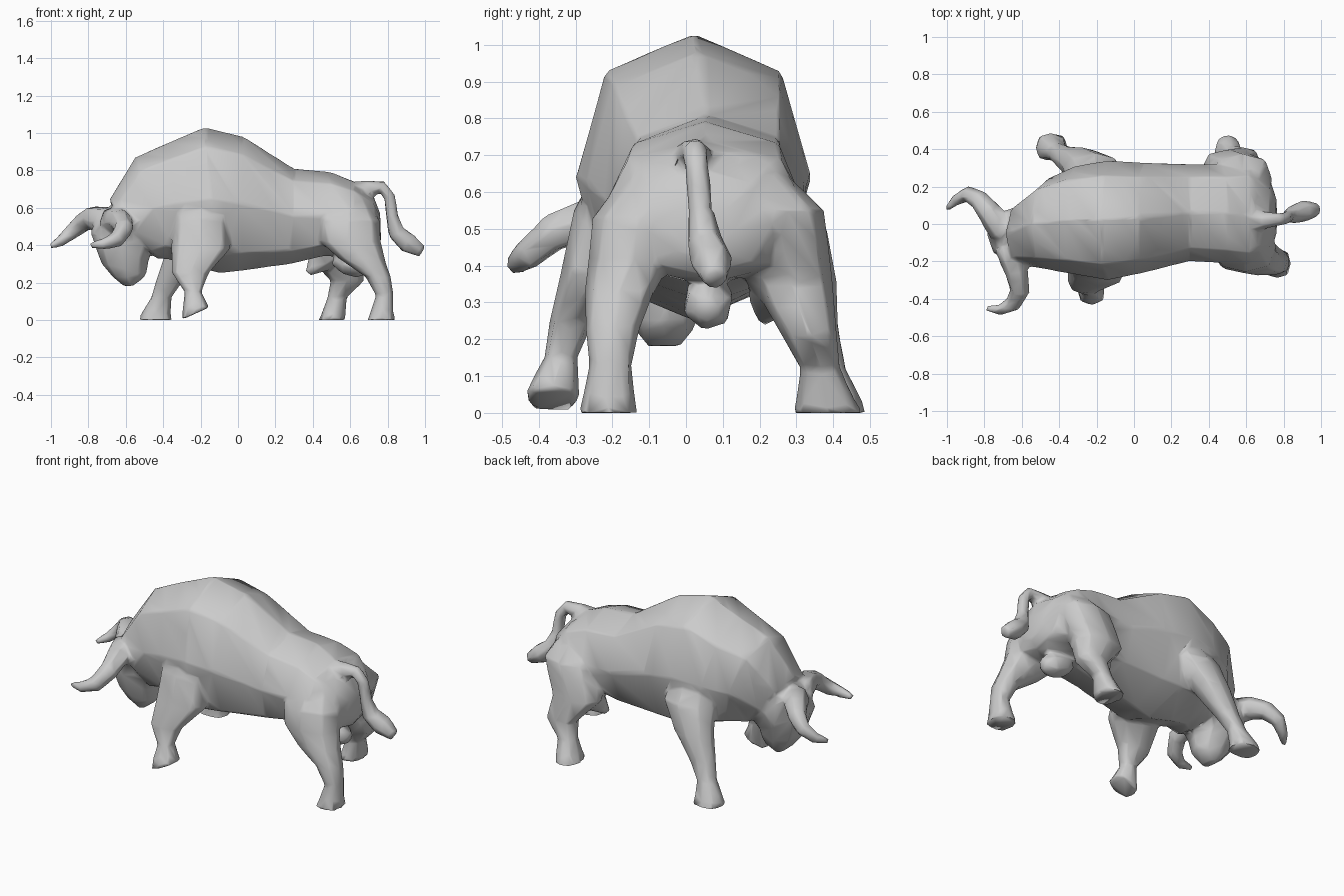
import bpy, bmesh, math
from mathutils import Vector

SIDES = 8
parts = []


def loft(name, rings, sides=SIDES, square=1.0):
    """Skin a low-poly surface over rings given as (centre, u axis, v axis)."""
    bm = bmesh.new()
    loops = []
    for c, u, v in rings:
        loop = []
        for i in range(sides):
            a = 2 * math.pi * i / sides
            k = square if i % 2 else 1.0
            loop.append(bm.verts.new(c + u * math.cos(a) * k + v * math.sin(a) * k))
        loops.append(loop)
    for a, b in zip(loops, loops[1:]):
        for i in range(sides):
            j = (i + 1) % sides
            bm.faces.new((a[i], a[j], b[j], b[i]))
    bm.faces.new(loops[0])
    bm.faces.new(loops[-1])
    bmesh.ops.recalc_face_normals(bm, faces=bm.faces)
    mesh = bpy.data.meshes.new(name)
    bm.to_mesh(mesh)
    bm.free()
    ob = bpy.data.objects.new(name, mesh)
    bpy.context.collection.objects.link(ob)
    parts.append(ob)
    return ob


def trunk(name, rows):
    """Rings from top x,z / bottom x,z / centre y / half width."""
    rings = []
    for xt, zt, xb, zb, y, w in rows:
        top, bot = Vector((xt, y, zt)), Vector((xb, y, zb))
        rings.append(((top + bot) / 2, (top - bot) / 2, Vector((0, w, 0))))
    return loft(name, rings, square=1.05)


def leg(name, rows, tilt=0.0):
    """Level rings x,y,z,rx,ry; the hoof sole may be tilted."""
    rings = [(Vector(r[:3]), Vector((r[3], 0, 0)), Vector((0, r[4], 0))) for r in rows]
    c, u, v = rings[-1]
    rings[-1] = (c, u + Vector((0, 0, tilt)), v)
    return loft(name, rings, square=1.08)


def tube(name, rows, sides=6):
    """Rings x,y,z,radius square to the path."""
    pts = [Vector(r[:3]) for r in rows]
    rings, u = [], Vector((0.3, 0.2, 1))
    for i, r in enumerate(rows):
        t = (pts[min(i + 1, len(pts) - 1)] - pts[max(i - 1, 0)]).normalized()
        u = (u - t * u.dot(t)).normalized()
        rings.append((pts[i], u * r[3], t.cross(u) * r[3]))
    return loft(name, rings, sides)


# Body from rump over the hump to the neck
body = trunk("bull_body", [
    (0.76, 0.57, 0.765, 0.42, 0.04, 0.09),
    (0.725, 0.66, 0.73, 0.37, 0.04, 0.20),
    (0.62, 0.74, 0.63, 0.35, 0.05, 0.28),
    (0.50, 0.79, 0.45, 0.34, 0.055, 0.265),
    (0.30, 0.81, 0.29, 0.30, 0.06, 0.26),
    (0.03, 0.98, 0.00, 0.26, 0.03, 0.30),
    (-0.18, 1.03, -0.10, 0.25, 0.02, 0.32),
    (-0.38, 0.945, -0.25, 0.29, 0.02, 0.29),
    (-0.55, 0.87, -0.36, 0.32, 0.00, 0.245),
    (-0.69, 0.64, -0.44, 0.33, -0.05, 0.175)])

# Lowered head
trunk("head", [
    (-0.58, 0.66, -0.40, 0.42, -0.04, 0.14),
    (-0.72, 0.59, -0.47, 0.34, -0.05, 0.16),
    (-0.79, 0.47, -0.48, 0.31, -0.055, 0.14),
    (-0.73, 0.30, -0.485, 0.25, -0.06, 0.10),
    (-0.67, 0.23, -0.51, 0.22, -0.06, 0.08),
    (-0.61, 0.18, -0.56, 0.18, -0.06, 0.045)])

# Horns (head is turned, so each has its own path)
tube("horn_right", [
    (-0.67, -0.12, 0.53, 0.08), (-0.63, -0.25, 0.53, 0.066),
    (-0.61, -0.36, 0.49, 0.055), (-0.65, -0.43, 0.43, 0.045),
    (-0.72, -0.46, 0.405, 0.032), (-0.79, -0.45, 0.40, 0.016)])
tube("horn_left", [
    (-0.70, -0.04, 0.53, 0.08), (-0.78, 0.07, 0.545, 0.066),
    (-0.83, 0.13, 0.52, 0.055), (-0.89, 0.16, 0.47, 0.044),
    (-0.95, 0.13, 0.42, 0.032), (-1.0, 0.08, 0.395, 0.016)])

# Front legs
leg("front_leg_right", [
    (-0.19, -0.12, 0.74, 0.08, 0.08), (-0.20, -0.18, 0.55, 0.15, 0.125),
    (-0.20, -0.24, 0.38, 0.16, 0.10), (-0.255, -0.31, 0.25, 0.10, 0.06),
    (-0.24, -0.34, 0.15, 0.045, 0.045), (-0.225, -0.36, 0.07, 0.07, 0.07),
    (-0.225, -0.36, 0.035, 0.078, 0.075)], tilt=0.035)
leg("front_leg_left", [
    (-0.19, 0.16, 0.72, 0.08, 0.08), (-0.21, 0.25, 0.51, 0.15, 0.13),
    (-0.28, 0.32, 0.36, 0.11, 0.09), (-0.36, 0.355, 0.22, 0.075, 0.06),
    (-0.41, 0.385, 0.12, 0.055, 0.05), (-0.44, 0.41, 0.03, 0.08, 0.07),
    (-0.44, 0.41, 0.0, 0.09, 0.078)])

# Hind legs
leg("hind_leg_right", [
    (0.58, -0.04, 0.70, 0.08, 0.08), (0.59, -0.12, 0.53, 0.17, 0.135),
    (0.60, -0.15, 0.42, 0.165, 0.115), (0.66, -0.18, 0.33, 0.125, 0.095),
    (0.75, -0.20, 0.23, 0.068, 0.075), (0.785, -0.205, 0.13, 0.047, 0.058),
    (0.77, -0.21, 0.04, 0.062, 0.072), (0.765, -0.21, 0.0, 0.077, 0.082)])
leg("hind_leg_left", [
    (0.58, 0.14, 0.70, 0.08, 0.08), (0.58, 0.24, 0.55, 0.16, 0.135),
    (0.51, 0.29, 0.35, 0.15, 0.11), (0.585, 0.335, 0.21, 0.09, 0.075),
    (0.53, 0.365, 0.12, 0.052, 0.055), (0.51, 0.38, 0.03, 0.065, 0.082),
    (0.50, 0.385, 0.0, 0.072, 0.097)])

# Forward knee of the left hind leg
tube("left_knee", [
    (0.52, 0.26, 0.39, 0.11), (0.44, 0.235, 0.32, 0.075), (0.375, 0.21, 0.25, 0.02)])

# Tail with a thicker tuft
tube("tail", [
    (0.60, 0.02, 0.67, 0.07), (0.69, 0.02, 0.70, 0.05),
    (0.77, 0.025, 0.71, 0.036), (0.81, 0.03, 0.66, 0.034),
    (0.825, 0.04, 0.55, 0.036), (0.845, 0.05, 0.47, 0.05),
    (0.91, 0.07, 0.41, 0.06), (0.985, 0.078, 0.365, 0.035)])

# Underside
tube("scrotum", [
    (0.52, 0.06, 0.34, 0.05), (0.58, 0.06, 0.31, 0.07),
    (0.65, 0.06, 0.29, 0.07), (0.70, 0.06, 0.28, 0.035)])

# Fuse all parts into one low-poly skin with soft seams
bpy.ops.object.select_all(action='DESELECT')
for ob in parts:
    ob.select_set(True)
bpy.context.view_layer.objects.active = body
bpy.ops.object.join()
remesh = body.modifiers.new("fuse", 'REMESH')
remesh.mode = 'VOXEL'
remesh.voxel_size = 0.011
soften = body.modifiers.new("soften", 'SMOOTH')
soften.factor, soften.iterations = 0.5, 5
reduce = body.modifiers.new("reduce", 'DECIMATE')
reduce.ratio = 0.03
bpy.ops.object.convert(target='MESH')
bpy.ops.object.shade_smooth_by_angle(angle=math.radians(70))
